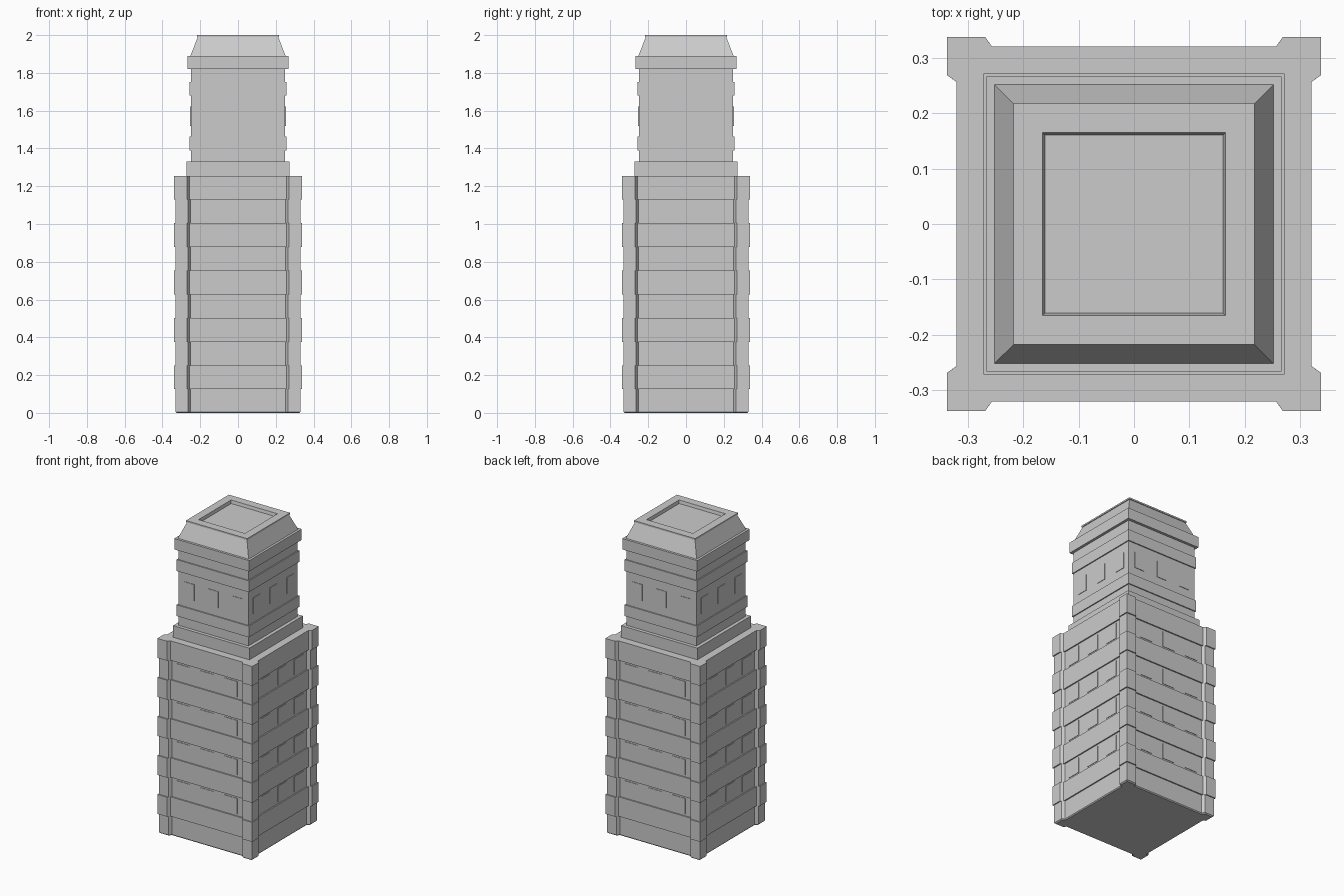
import bpy, bmesh
from mathutils import Matrix, Vector
from math import pi

if "Cube" in bpy.data.objects:
    bpy.data.objects.remove(bpy.data.objects["Cube"])


def loft(name, rings):
    """Bridge equal-length rings of points and cap both ends."""
    bm = bmesh.new()
    loops = [[bm.verts.new(p) for p in r] for r in rings]
    n = len(loops[0])
    for a, b in zip(loops, loops[1:]):
        for i in range(n):
            j = (i + 1) % n
            bm.faces.new((a[i], a[j], b[j], b[i]))
    bm.faces.new(loops[0][::-1])
    bm.faces.new(loops[-1])
    bmesh.ops.recalc_face_normals(bm, faces=bm.faces)
    return finish(name, bm)


def finish(name, bm):
    me = bpy.data.meshes.new(name)
    bm.to_mesh(me)
    bm.free()
    ob = bpy.data.objects.new(name, me)
    bpy.context.collection.objects.link(ob)
    return ob


def four_sides(points):
    """Repeat one side of a footprint around the z axis."""
    return [Matrix.Rotation(k * pi / 2, 3, 'Z') @ Vector(p)
            for k in range(4) for p in points]


def shaft_ring(z, corner, face, inner):
    return four_sides([(-corner, -corner, z), (-inner - 0.012, -corner, z),
                       (-inner, -face, z), (inner, -face, z),
                       (inner + 0.012, -corner, z)])


def square_ring(half, z):
    return four_sides([(-half, -half, z)])


def blocks(name, face, rows, width, height, depth):
    """Three thin raised stones per row on all four sides."""
    bm = bmesh.new()
    for k in range(4):
        turn = Matrix.Rotation(k * pi / 2, 4, 'Z')
        for z in rows:
            for x in (-0.185, -0.015, 0.155):
                x += 0.015
                m = (turn @ Matrix.Translation((x, -face, z))
                     @ Matrix.Diagonal((width, depth * 2, height, 1)))
                bmesh.ops.create_cube(bm, size=1, matrix=m)
    return finish(name, bm)


# Lower shaft: alternating recessed and raised courses with corner pilasters
COURSE = 0.1255
rings = [shaft_ring(0, 0.324, 0.308, 0.255)]
for i in range(10):
    dims = (0.338, 0.321, 0.257) if i % 2 else (0.331, 0.313, 0.252)
    z0 = 0.006 if i == 0 else i * COURSE
    rings += [shaft_ring(z0, *dims), shaft_ring((i + 1) * COURSE, *dims)]
loft("lower_shaft", rings)

# Raised stones in the recessed courses
blocks("shaft_stones", 0.313, [(i + 0.5) * COURSE for i in (2, 4, 6, 8)],
       0.09, 0.1, 0.003)

# Upper tower: stepped mouldings, sloped cap and sunken roof panel
profile = [(0.272, 1.25), (0.272, 1.33), (0.25, 1.33), (0.25, 1.39),
           (0.257, 1.39), (0.257, 1.462), (0.25, 1.462), (0.25, 1.68),
           (0.257, 1.68), (0.257, 1.753), (0.25, 1.753), (0.25, 1.82),
           (0.267, 1.82), (0.267, 1.89), (0.252, 1.89), (0.213, 1.99),
           (0.218, 1.99), (0.218, 2.0), (0.165, 2.0), (0.161, 1.98)]
loft("upper_tower", [square_ring(*p) for p in profile])

# Small raised stones on the frieze
blocks("frieze_stones", 0.25, [1.57], 0.07, 0.105, 0.003)
